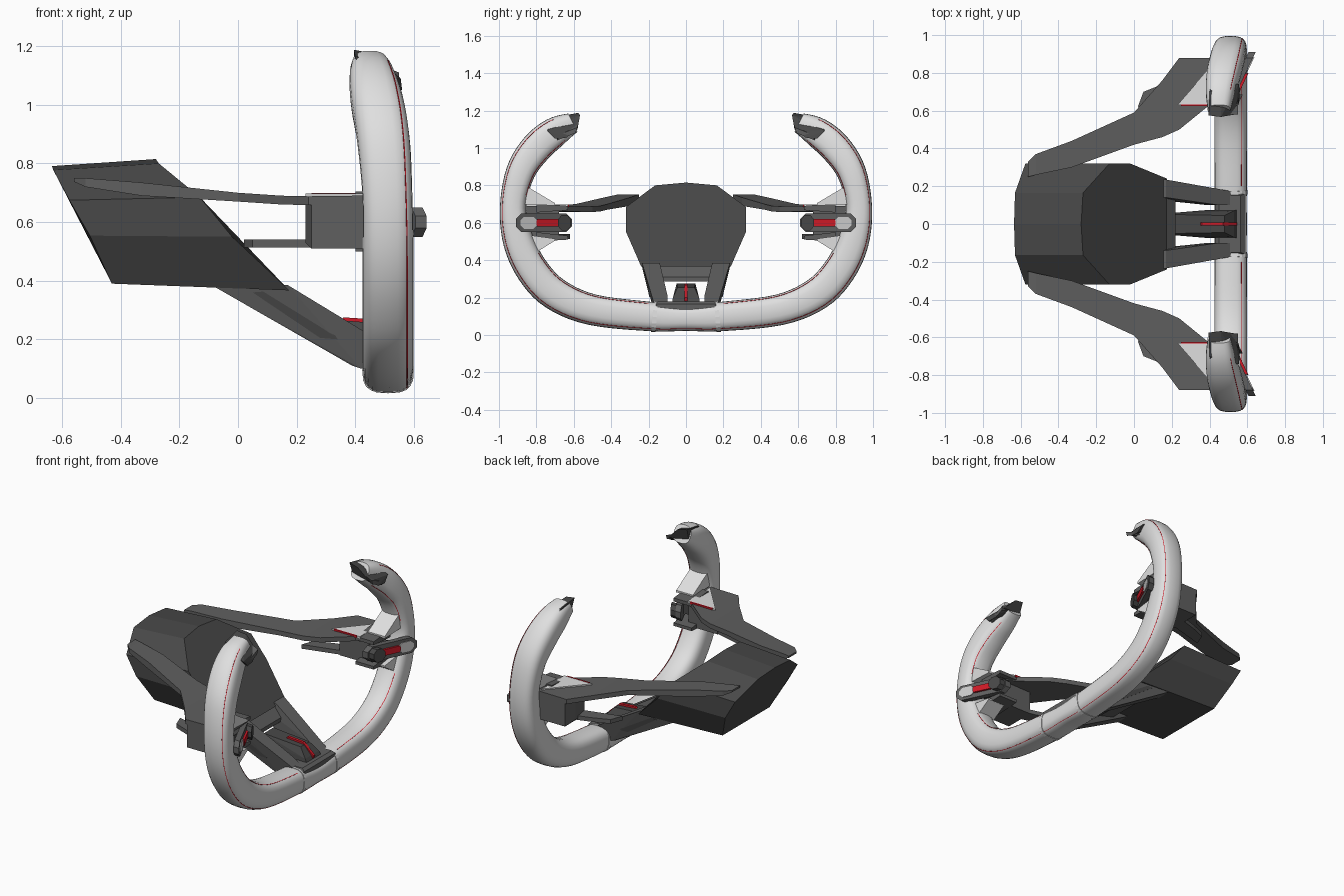
import bpy, bmesh, math
from mathutils import Vector

if "Cube" in bpy.data.objects:
    bpy.data.objects.remove(bpy.data.objects["Cube"])


def material(name, r, g, b):
    m = bpy.data.materials.new(name)
    m.diffuse_color = (r, g, b, 1)
    m.use_nodes = True
    m.node_tree.nodes["Principled BSDF"].inputs["Base Color"].default_value = m.diffuse_color
    return m


LIGHT = material("light grey leather", .74, .74, .74)
DARK = material("hub dark grey", .065, .065, .065)
MID = material("arm grey", .115, .115, .115)
RED = material("red accent", .62, .01, .02)
PALE = material("pale button", .6, .6, .6)


def finish(name, bm, mat, smooth=None):
    bmesh.ops.recalc_face_normals(bm, faces=bm.faces)
    me = bpy.data.meshes.new(name)
    bm.to_mesh(me)
    bm.free()
    ob = bpy.data.objects.new(name, me)
    bpy.context.collection.objects.link(ob)
    me.materials.append(mat)
    if smooth:
        bpy.ops.object.select_all(action='DESELECT')
        bpy.context.view_layer.objects.active = ob
        ob.select_set(True)
        bpy.ops.object.shade_smooth_by_angle(angle=math.radians(smooth))
    return ob


def hull(name, pts, mat, s=1):
    """Convex faceted block through a few corner points; s=-1 mirrors it in y."""
    bm = bmesh.new()
    vs = [bm.verts.new((x, y * s, z)) for x, y, z in pts]
    r = bmesh.ops.convex_hull(bm, input=vs)
    junk = {g for g in r["geom_interior"] + r["geom_unused"] if isinstance(g, bmesh.types.BMVert)}
    bmesh.ops.delete(bm, geom=list(junk), context='VERTS')
    bmesh.ops.dissolve_limit(bm, angle_limit=.02, verts=bm.verts, edges=bm.edges)
    return finish(name, bm, mat)


def box(x0, x1, y0, y1, z0, z1):
    return [(x, y, z) for x in (x0, x1) for y in (y0, y1) for z in (z0, z1)]


def loft(name, rings, mat, s=1, smooth=None):
    bm = bmesh.new()
    vr = [[bm.verts.new((x, y * s, z)) for x, y, z in r] for r in rings]
    n = len(rings[0])
    for a, b in zip(vr, vr[1:]):
        for i in range(n):
            bm.faces.new((a[i], a[(i + 1) % n], b[(i + 1) % n], b[i]))
    bm.faces.new(vr[0])
    bm.faces.new(vr[-1])
    return finish(name, bm, mat, smooth)


# Rim: controls are y, z, half width, centre x, half depth
half = [(0, .09, .068, .512, .085), (.18, .098, .078, .512, .085), (.5, .135, .083, .512, .087),
        (.70, .22, .088, .512, .087), (.82, .345, .088, .512, .087), (.895, .50, .083, .512, .087),
        (.925, .68, .07, .51, .085), (.885, .87, .078, .497, .09), (.80, 1.0, .085, .476, .09),
        (.70, 1.085, .08, .458, .078), (.605, 1.135, .055, .45, .06)]
ctrl = [Vector((-c[0],) + c[1:]) for c in half[:0:-1]] + [Vector(c) for c in half]


def spline(t):
    i = min(int(t), len(ctrl) - 2)
    u = t - i
    p = [ctrl[max(0, min(len(ctrl) - 1, i + k))] for k in (-1, 0, 1, 2)]
    return .5 * (2 * p[1] + (p[2] - p[0]) * u + (2 * p[0] - 5 * p[1] + 4 * p[2] - p[3]) * u * u
                 + (3 * p[1] - p[0] - 3 * p[2] + p[3]) * u ** 3)


def rim_point(t, ang, grow=1):
    c, a, b = spline(t), spline(max(0, t - .05)), spline(min(20, t + .05))
    ty, tz = b[0] - a[0], b[1] - a[1]
    l = math.hypot(ty, tz)
    f = lambda v: math.copysign(abs(v) ** .7, v) * grow
    n = f(math.cos(ang)) * c[2]
    return (c[3] + f(math.sin(ang)) * c[4], c[0] + n * tz / l, c[1] - n * ty / l)


STEPS = 100
loft("rim", [[rim_point(20 * i / STEPS, 2 * math.pi * k / 24) for k in range(24)]
             for i in range(STEPS + 1)], LIGHT, smooth=40)


# Red stitching strips that lie on the rim surface
def seam(name, t0, t1, ang):
    n = int((t1 - t0) * 5)
    rings = []
    for i in range(n + 1):
        t = t0 + (t1 - t0) * i / n
        rings.append([rim_point(t, ang - .025, 1.012), rim_point(t, ang + .025, 1.012),
                      rim_point(t, ang + .025, .97), rim_point(t, ang - .025, .97)])
    loft(name, rings, RED)


seam("outer_seam", .8, 19.2, .72)
for t0, t1 in ((5.6, 8.9), (11.1, 14.4), (.8, 3.6), (16.4, 19.2)):
    seam("inner_seam", t0, t1, math.pi - .6)

# Hub: faceted outline in y-z with raked front and back
outline = [(0, .815, -.28, -.635), (.165, .80, -.27, -.63), (.32, .685, -.13, -.575),
           (.32, .55, -.02, -.505), (.24, .367, .175, -.43)]
outline += [(-y, z, f, b) for y, z, f, b in outline[:0:-1]]
loft("hub", [[(b, y, .39 + (z - .367) * .895) for y, z, f, b in outline],
             [(f, y, z) for y, z, f, b in outline]], DARK)

for s in (1, -1):
    # Side arm, swept plate from the hub to the rim: x, inner y, outer y, top z, thickness
    arm = [(-.56, .25, .33, .75, .012), (-.52, .26, .37, .75, .03), (-.33, .30, .44, .735, .045),
           (0, .42, .59, .70, .03), (.15, .46, .76, .69, .03), (.24, .50, .88, .688, .03),
           (.40, .63, .88, .69, .03), (.46, .66, .88, .69, .03)]
    loft("side_arm", [[(x, a, z), (x, b, z), (x, b, z - t), (x, a, z - t)]
                      for x, a, b, z, t in arm], MID, s)
    # Grip block, prongs and paddle behind the rim
    hull("grip_block", box(.25, .46, .68, .88, .51, .665) + [(.23, .80, .53), (.23, .80, .66)], MID, s)
    hull("upper_prong", [(x, y, z) for x in (.40, .53) for y, z in
                         ((.63, .668), (.63, .69), (.80, .705), (.80, .655))], MID, s)
    hull("lower_prong", [(x, y, z) for x in (.40, .53) for y, z in
                         ((.63, .51), (.63, .53), (.80, .55), (.80, .50))], MID, s)
    hull("paddle", [(x, y, z) for x, y in ((.02, .62), (.05, .70), (.15, .74), (.28, .78), (.28, .69))
                    for z in (.513, .54)], MID, s)
    # Leather flares joining rim and arm
    hull("upper_flare", [(x, y, z) for x in (.44, .56) for y, z in
                         ((.70, .692), (.70, .705), (.80, .72), (.86, .80), (.90, .70))], LIGHT, s)
    hull("lower_flare", [(x, y, z) for x in (.44, .56) for y, z in
                         ((.70, .505), (.70, .515), (.80, .52), (.88, .54), (.82, .43), (.78, .48))],
         LIGHT, s)
    hull("arm_leather_panel", [(x, y, z) for x, y in ((.23, .63), (.43, .63), (.43, .86))
                               for z in (.685, .697)], LIGHT, s)
    hull("arm_panel_trim", box(.25, .41, .625, .633, .685, .699), RED, s)

    # Control pod, slanted with its outer end further forward
    def pod(y0, y1, hz, d0, d1, tip=.03):
        return [(.49 + (y - .60) * .47 + d, y, .60 + z) for y, z in
                ((y0, hz * .4), (y0, -hz * .4), (y0 + tip, hz), (y0 + tip, -hz),
                 (y1 - tip, hz), (y1 - tip, -hz), (y1, hz * .4), (y1, -hz * .4)) for d in (d0, d1)]
    hull("control_pod", pod(.61, .91, .05, -.03, .008), MID, s)
    hull("pod_knob", pod(.615, .685, .042, .0, .045, .02), DARK, s)
    hull("pod_red_switch", pod(.675, .80, .02, .0, .022, .005), RED, s)
    hull("pod_pale_button", pod(.795, .885, .032, .0, .014, .02), PALE, s)
    hull("pod_stem", box(.42, .53, .70, .80, .57, .63), DARK, s)

    # Tip cap with a small button strip
    hull("tip_cap", [(.395, .575, 1.188), (.40, .60, 1.11), (.415, .755, 1.12), (.40, .70, 1.165),
                     (.46, .567, 1.175), (.535, .58, 1.10), (.555, .64, 1.055), (.56, .70, 1.05),
                     (.555, .74, 1.09), (.47, .74, 1.14)], DARK, s)
    hull("tip_buttons", [(x, y, z) for x, d in ((.50, 0), (.55, -.02)) for y, z in
                         ((.58, 1.13 + d), (.59, 1.10 + d), (.68, 1.09 + d), (.69, 1.06 + d))], MID, s)

    # Lower spoke and its raised side panel
    hull("lower_spoke", [(x, y, z) for x, a, b, z in
                         ((-.09, .15, .24, .385), (.17, .14, .235, .385), (.39, .10, .165, .11),
                          (.45, .10, .17, .215), (.59, .10, .16, .13), (.42, .10, .165, .10))
                         for y in (a, b)], MID, s)
    hull("spoke_panel", [(x, y + d, z) for x, y, z in
                         ((.05, .228, .36), (.11, .224, .365), (.31, .192, .25), (.34, .184, .20),
                          (.28, .19, .205)) for d in (-.02, .006)], DARK, s)
    # Collar ring where the dark centre meets the leather
    hull("rim_collar", [rim_point(t, 2 * math.pi * k / 20, 1.04) for k in range(20)
                        for t in (10.9, 11.0)], LIGHT, s)

# Centre bridge and console between the spokes
hull("rim_top_cover", box(.43, .585, -.16, .16, .125, .165) + box(.45, .565, -.15, .15, .16, .18), MID)
hull("spoke_bridge", box(.05, .14, -.17, .17, .32, .39) + box(.16, .22, -.15, .15, .285, .31), MID)
hull("console", [(x, y * k, z) for x, y, z in
                 ((.22, .05, .275), (.22, .06, .23), (.48, .045, .255), (.53, .07, .20),
                  (.55, .075, .165), (.40, .075, .15)) for k in (-1, 1)], DARK)
hull("console_red_fin", [(x, y, z) for x, z in ((.34, .25), (.36, .275), (.47, .268), (.545, .20), (.54, .18))
                         for y in (-.009, .009)], RED)
